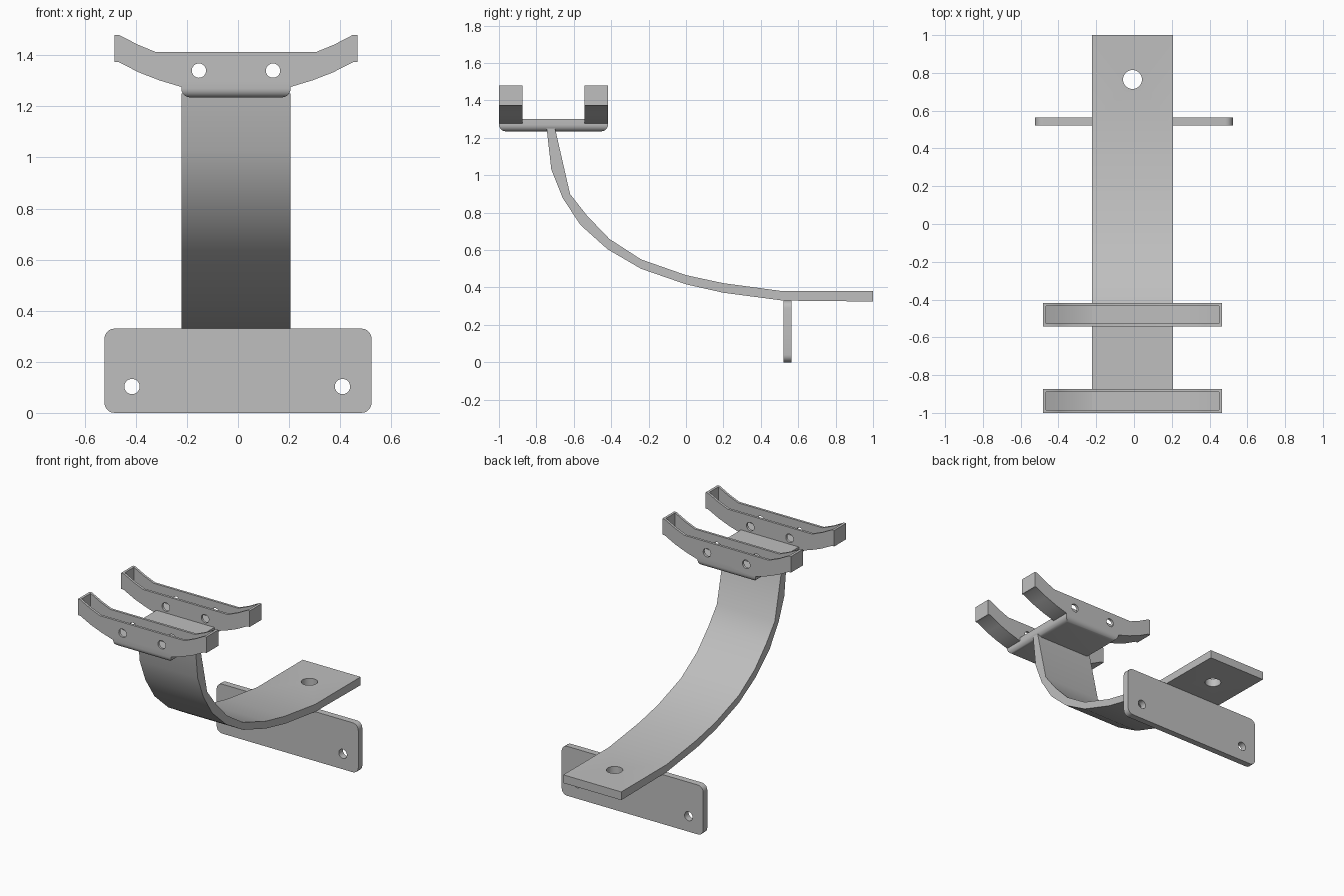
import bpy
import bmesh
import math
from mathutils import Vector

if "Cube" in bpy.data.objects:
    bpy.data.objects.remove(bpy.data.objects["Cube"])

CX = -0.008          # centre line of the arm and saddle
HALF = 0.214         # half width of the arm

steel = bpy.data.materials.new("plain grey metal")
steel.use_nodes = True
steel.diffuse_color = (0.52, 0.52, 0.52, 1)
steel.node_tree.nodes["Principled BSDF"].inputs["Base Color"].default_value = (0.52, 0.52, 0.52, 1)


def prism(name, points, axis, lo, hi, radius=0, rounded=None):
    """Extrude a 2D outline along x or y; optionally round the chosen edges."""
    bm = bmesh.new()
    if axis == "x":
        place, step = (lambda a, b: (lo, a, b)), Vector((hi - lo, 0, 0))
    else:
        place, step = (lambda a, b: (a, lo, b)), Vector((0, hi - lo, 0))
    face = bm.faces.new([bm.verts.new(place(a, b)) for a, b in points])
    grown = bmesh.ops.extrude_face_region(bm, geom=[face])["geom"]
    bmesh.ops.translate(bm, vec=step, verts=[v for v in grown if isinstance(v, bmesh.types.BMVert)])
    if radius:
        edges = [e for e in bm.edges if rounded(e)]
        bmesh.ops.bevel(bm, geom=edges, offset=radius, segments=5, profile=0.5, affect="EDGES")
    bmesh.ops.recalc_face_normals(bm, faces=bm.faces)
    mesh = bpy.data.meshes.new(name)
    bm.to_mesh(mesh)
    bm.free()
    mesh.materials.append(steel)
    obj = bpy.data.objects.new(name, mesh)
    bpy.context.collection.objects.link(obj)
    return obj


def rect(a0, a1, b0, b1):
    return [(a0, b0), (a1, b0), (a1, b1), (a0, b1)]


def activate(obj):
    bpy.ops.object.select_all(action="DESELECT")
    obj.select_set(True)
    bpy.context.view_layer.objects.active = obj


def cut(obj, cutter):
    """Subtract the cutter and discard it."""
    cutter.hide_render = True
    mod = obj.modifiers.new("cut", "BOOLEAN")
    mod.operation = "DIFFERENCE"
    mod.solver = "EXACT"
    mod.object = cutter
    activate(obj)
    bpy.ops.object.modifier_apply(modifier=mod.name)
    bpy.data.objects.remove(cutter)


def drill(obj, centre, radius, along_y=True):
    turn = (math.pi / 2, 0, 0) if along_y else (0, 0, 0)
    bpy.ops.mesh.primitive_cylinder_add(vertices=32, radius=radius, depth=0.3,
                                        location=centre, rotation=turn)
    cut(obj, bpy.context.object)


def smooth(obj):
    activate(obj)
    bpy.ops.object.shade_smooth_by_angle(angle=math.radians(30))


# Upright mounting plate with rounded corners and two bolt holes
plate = prism("mounting_plate", rect(-0.523, 0.523, 0, 0.33), "y", 0.522, 0.565, 0.04,
              lambda e: abs(e.verts[0].co.y - e.verts[1].co.y) > 0.01)
for x in (-0.415, 0.409):
    drill(plate, (x, 0.54, 0.103), 0.03)
smooth(plate)

# Curved arm with a flat tongue
under = [(-0.745, 1.25), (-0.72, 1.03), (-0.66, 0.88), (-0.565, 0.735), (-0.42, 0.605),
         (-0.24, 0.5), (0, 0.417), (0.2, 0.372), (0.52, 0.33), (1, 0.325)]
over = [(1, 0.38), (0.52, 0.38), (0.2, 0.423), (0, 0.466), (-0.24, 0.55),
        (-0.41, 0.66), (-0.53, 0.785), (-0.62, 0.9), (-0.7, 1.25)]
arm = prism("curved_arm", under + over, "x", CX - HALF, CX + HALF)
drill(arm, (CX, 0.765, 0.35), 0.05, along_y=False)
smooth(arm)

# Saddle plate, rounded along its lower edges
saddle = prism("saddle_plate", rect(-1, -0.417, 1.235, 1.3), "x", CX - HALF, CX + HALF, 0.035,
               lambda e: all(v.co.z < 1.25 for v in e.verts))
smooth(saddle)


def mirrored(half):
    """Mirror a left-to-centre row of points about the centre line."""
    return [(CX + x, z) for x, z in half] + [(CX - x, z) for x, z in reversed(half)]


# Two hollow cradle channels, open at the top
top = [(-0.475, 1.48), (-0.458, 1.48), (-0.385, 1.442), (-0.312, 1.412)]
bottom = [(-0.475, 1.373), (-0.458, 1.373), (-0.38, 1.333), (-0.3, 1.302), (-HALF, 1.276)]
floor = [(-0.458, 1.39), (-0.38, 1.352), (-0.3, 1.322), (-HALF, 1.3)]
outline = mirrored(top) + mirrored(bottom)[::-1]
hollow = [(CX - 0.458, 1.6)] + mirrored(floor) + [(CX + 0.458, 1.6)]
for name, y in (("front_cradle", -1), ("rear_cradle", -0.543)):
    cradle = prism(name, outline, "y", y, y + 0.126)
    cut(cradle, prism("hollow_cutter", hollow, "y", y + 0.016, y + 0.11))
    for side in (-1, 1):
        drill(cradle, (CX + side * 0.145, y + 0.063, 1.34), 0.028)
    smooth(cradle)
